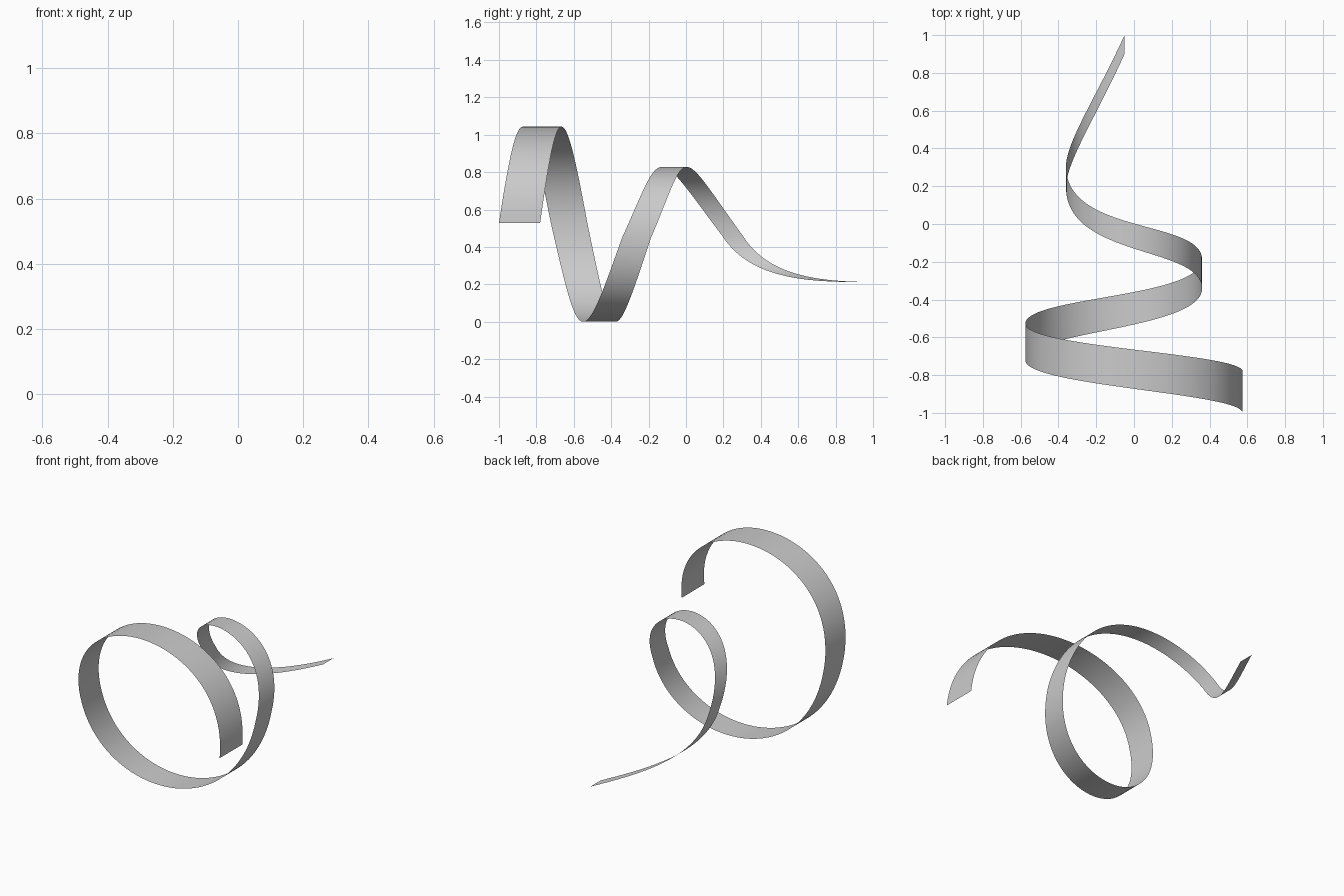
import bpy, bmesh
from mathutils import Vector
from mathutils.geometry import interpolate_bezier

if "Cube" in bpy.data.objects:
    bpy.data.objects.remove(bpy.data.objects["Cube"])

# Spiral path: (left handle offset, point, right handle offset, ribbon width)
knots = [
    ((0, 0, 0),           (0.575, -0.89, 0.53),   (0, 0.10, 0.687),   0.22),
    ((0, -0.13, 0.687),   (-0.575, -0.625, 0.53), (0, 0.15, -0.687),  0.195),
    ((0, -0.21, -0.612),  (0.36, -0.265, 0.45),   (0, 0.22, 0.50),    0.155),
    ((0, -0.37, 0.50),    (-0.36, 0.25, 0.46),    (0, 0.13, -0.20),   0.11),
    ((-0.15, -0.33, 0.0), (-0.05, 0.95, 0.215),   (0, 0, 0),          0.10),
]
STEPS = 48

# Sample the path and the tapering width
path = []
for i, (a, b) in enumerate(zip(knots, knots[1:])):
    p, q = Vector(a[1]), Vector(b[1])
    pts = interpolate_bezier(p, p + Vector(a[2]), q + Vector(b[0]), q, STEPS + 1)
    for k, c in enumerate(pts):
        if i and k == 0:
            continue
        path.append((c, a[3] + (b[3] - a[3]) * k / STEPS))

# Ribbon: thin sheet swept sideways along y
bm = bmesh.new()
rows = []
for c, w in path:
    off = Vector((0, w / 2, 0))
    rows.append((bm.verts.new(c - off), bm.verts.new(c + off)))
for (a, b), (d, e) in zip(rows, rows[1:]):
    bm.faces.new((a, b, e, d)).smooth = True
zmin = min(v.co.z for v in bm.verts)
bmesh.ops.translate(bm, verts=bm.verts, vec=(0, 0, -zmin))
mesh = bpy.data.meshes.new("spiral_ribbon")
bm.to_mesh(mesh)
bm.free()
bpy.context.collection.objects.link(bpy.data.objects.new("spiral_ribbon", mesh))
